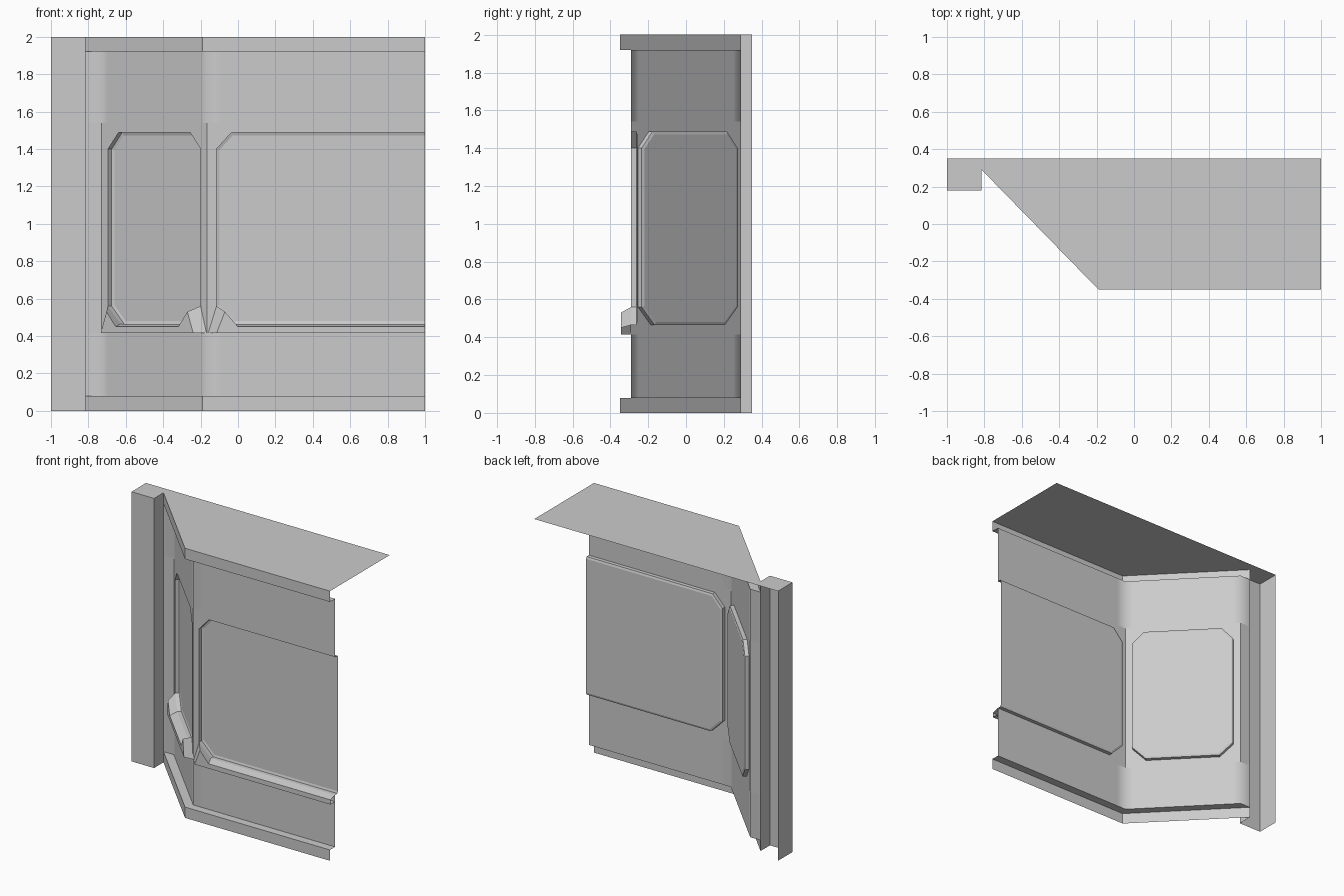
import bpy
from mathutils import Vector

if "Cube" in bpy.data.objects:
    bpy.data.objects.remove(bpy.data.objects["Cube"])

TRIM = [(-.815, .29), (-.19, -.35), (1, -.35)]
WALL = [(-.815, .29), (-.73, .29), (-.165, -.29), (1, -.29)]
LOW, HIGH = .415, 1.54          # window band
FOOT, HEAD = .08, 1.92          # trim heights


def make(name, verts, faces, smooth=False):
    me = bpy.data.meshes.new(name)
    me.from_pydata([tuple(v) for v in verts], [], faces)
    me.polygons.foreach_set("use_smooth", [smooth] * len(me.polygons))
    ob = bpy.data.objects.new(name, me)
    bpy.context.collection.objects.link(ob)
    return ob


def ribbon(name, path, z0, z1, smooth=False):
    """Vertical sheet standing on a plan path that runs left to right."""
    n = len(path)
    verts = [(x, y, z) for z in (z0, z1) for x, y in path]
    return make(name, verts, [(i, i + 1, n + i + 1, n + i) for i in range(n - 1)], smooth)


def flat(name, outline, z, up=True):
    idx = list(range(len(outline)))
    return make(name, [(x, y, z) for x, y in outline], [idx if up else idx[::-1]])


# End pillar (open at the back) and the roof sheet
ribbon("end_pillar", [(-1, .35), (-1, .18), (-.815, .18), (-.815, .29)], 0, 2)
flat("roof", [(-1, .35), (-1, .18), (-.815, .18)] + TRIM + [(1, .35)], 2)

# Base and head trims with their ledges
ledge = TRIM + WALL[:0:-1]
ribbon("base_trim", TRIM, 0, FOOT)
flat("base_ledge", ledge, FOOT)
ribbon("head_trim", TRIM, HEAD, 2)
flat("head_ledge", ledge, HEAD, up=False)

# Plain walls below and above the windows, softly shaded round the corners
a, b = Vector(WALL[1]), Vector(WALL[2])
soft = [WALL[0], a, a.lerp(b, .07), a.lerp(b, .93), b, (-.09, -.29), WALL[3]]
ribbon("lower_wall", soft, FOOT, LOW, True)
ribbon("upper_wall", soft, HIGH, HEAD, True)
ribbon("side_strip", WALL[:2], LOW, HIGH)


def half_window(name, origin, end, m):
    """Half a window bay: frame, recess, pane and sill, from one end to distance m."""
    o = Vector((*origin, 0))
    u = (Vector((*end, 0)) - o).normalized()
    n = Vector((u.y, -u.x, 0))
    flip = n.y > 0
    if flip:
        n = -n

    def place(pts, depth):
        return [o + u * s + n * depth + Vector((0, 0, z)) for s, z in pts]

    def loft(part, loops, cap=False):
        k = len(loops[0])
        verts = [p for loop in loops for p in loop]
        faces = [(j * k + i, j * k + i + 1, (j + 1) * k + i + 1, (j + 1) * k + i)
                 for j in range(len(loops) - 1) for i in range(k - 1)]
        if cap:
            faces.append(tuple(range((len(loops) - 1) * k, len(loops) * k)))
        # loops run clockwise seen from the front, so reverse unless mirrored
        if not flip:
            faces = [f[::-1] for f in faces]
        make(name + part, verts, faces)

    outer = [(m, LOW), (0, LOW), (0, .56), (0, 1.4), (0, HIGH), (m, HIGH)]
    hole = [(m, .465), (.145, .465), (.05, .56), (.05, 1.4), (.13, 1.488), (m, 1.488)]
    pane = [(m, .48), (.151, .48), (.065, .566), (.065, 1.394), (.136, 1.473), (m, 1.473)]
    loft("_frame_and_pane", [place(outer, 0), place(hole, 0),
                             place(hole, -.028), place(pane, -.033)], cap=True)

    # Projecting sill that turns up at the chamfered corner
    base = [(m, LOW), (.005, LOW), (.05, .56), (.145, .465), (m, .465)]
    lip = [(m, LOW), (.05, LOW), (.095, .53), (.165, .45), (m, .45)]
    loft("_sill", [place(base, 0), place(lip, .055)], cap=True)


half = (b - a).length / 2
half_window("side_window_near", b, a, half)
half_window("side_window_far", a, b, half)
half_window("front_window", b, WALL[3], 1.165)
